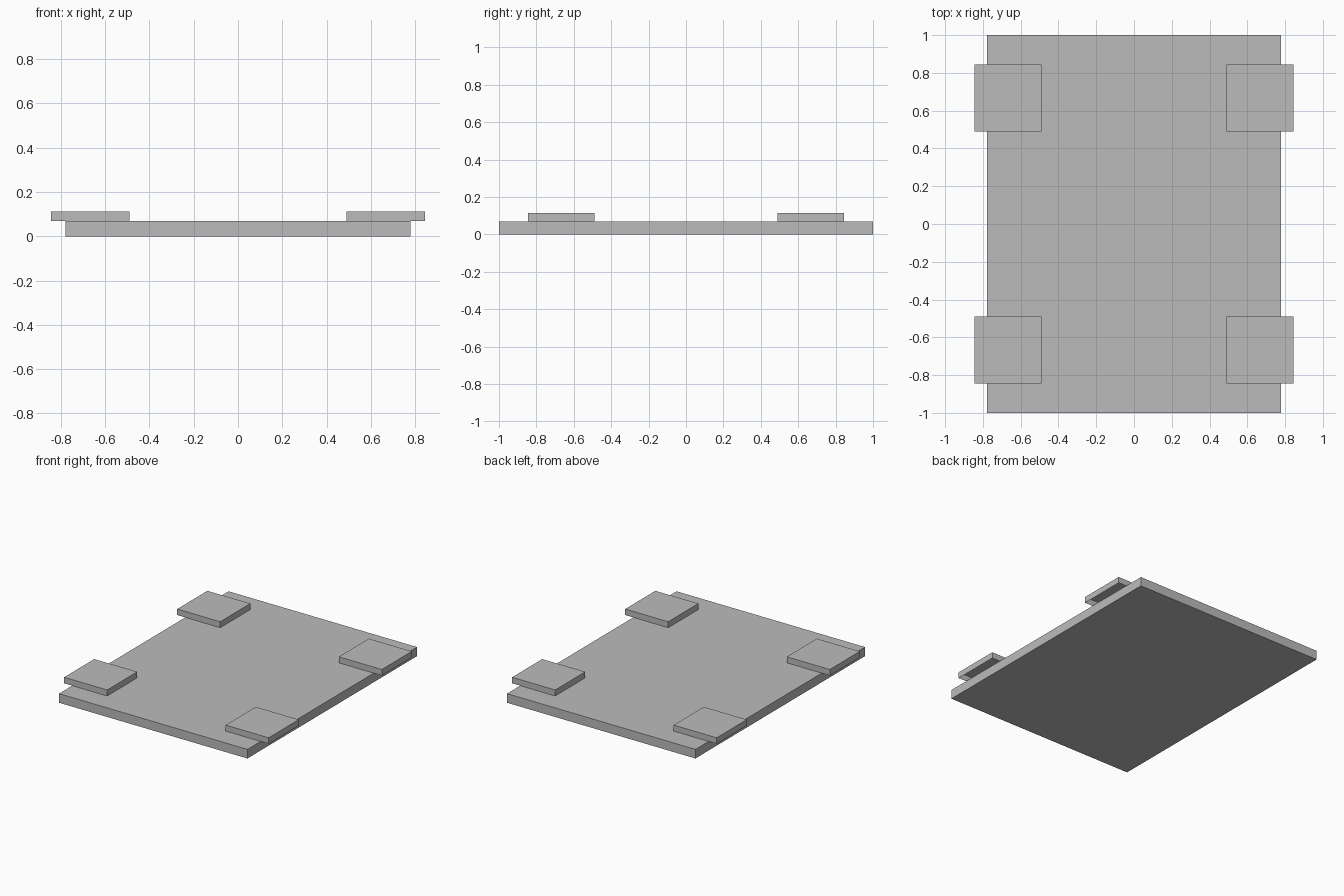
import bpy
import bmesh
from mathutils import Matrix, Vector

cube = bpy.data.objects.get("Cube")
if cube:
    bpy.data.objects.remove(cube, do_unlink=True)

# One plain grey for everything
grey = bpy.data.materials.new("plain_grey")
grey.use_nodes = True
colour = (0.5, 0.5, 0.5, 1)
grey.diffuse_color = colour
grey.node_tree.nodes["Principled BSDF"].inputs["Base Color"].default_value = colour


def box(name, centre, size, open_below=False):
    bm = bmesh.new()
    bmesh.ops.create_cube(bm, size=1, matrix=Matrix.Diagonal((*size, 1)))
    if open_below:
        bm.normal_update()
        below = [f for f in bm.faces if f.normal.z < -0.5]
        bmesh.ops.delete(bm, geom=below, context='FACES_ONLY')
    mesh = bpy.data.meshes.new(name)
    bm.to_mesh(mesh)
    bm.free()
    mesh.materials.append(grey)
    obj = bpy.data.objects.new(name, mesh)
    obj.location = Vector(centre)
    bpy.context.collection.objects.link(obj)
    return obj


# Flat base slab
slab_height = 0.068
box("base_slab", (0, 0, slab_height / 2), (1.556, 2, slab_height))

# Four hollow corner caps resting on the slab and overhanging its sides
cap_width, cap_height, cap_offset = 0.355, 0.045, 0.667
for side, sx in (("left", 1), ("right", -1)):
    for end, sy in (("front", -1), ("back", 1)):
        box(f"{end}_{side}_cap",
            (sx * cap_offset, sy * cap_offset, slab_height + cap_height / 2),
            (cap_width, cap_width, cap_height), open_below=True)
